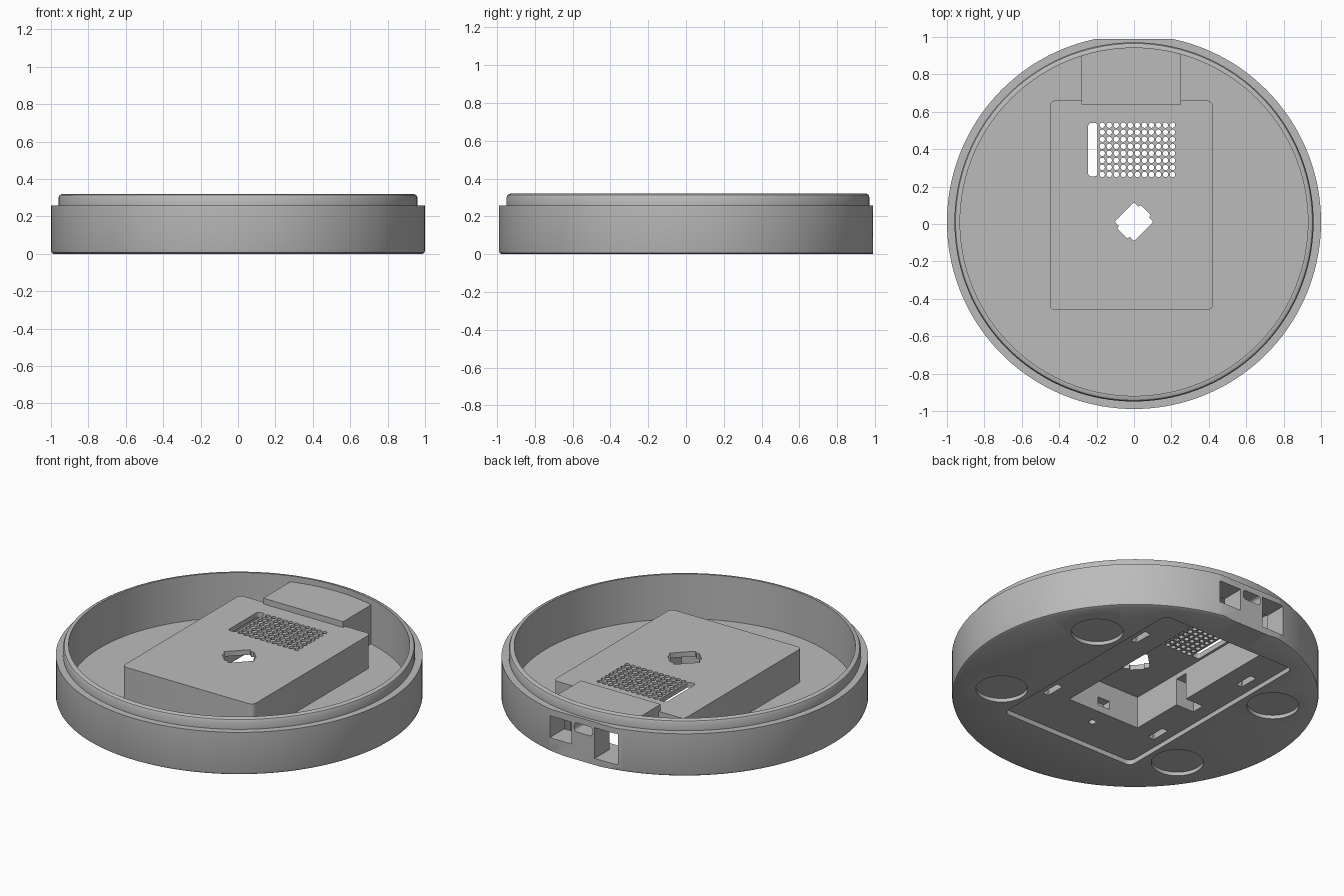
import bpy
import bmesh
from math import sin, cos, pi, sqrt, radians
from mathutils import Matrix, Vector

old = bpy.data.objects.get("Cube")
if old:
    bpy.data.objects.remove(old, do_unlink=True)

CY = 0.011       # centre of the round body
SEGS = 144
MID = -0.014     # centre line of the inner housing

grey = bpy.data.materials.new("plain grey")
grey.use_nodes = True
grey.diffuse_color = (0.5, 0.5, 0.5, 1)
grey.node_tree.nodes["Principled BSDF"].inputs["Base Color"].default_value = (0.5, 0.5, 0.5, 1)


def finish(bm, name):
    bmesh.ops.recalc_face_normals(bm, faces=bm.faces)
    mesh = bpy.data.meshes.new(name)
    bm.to_mesh(mesh)
    bm.free()
    mesh.materials.append(grey)
    obj = bpy.data.objects.new(name, mesh)
    bpy.context.collection.objects.link(obj)
    return obj


def add_prism(bm, pts, z0, z1):
    """Extrude a flat outline between two heights."""
    face = bm.faces.new([bm.verts.new((x, y, z0)) for x, y in pts])
    out = bmesh.ops.extrude_face_region(bm, geom=[face])
    top = [v for v in out["geom"] if isinstance(v, bmesh.types.BMVert)]
    bmesh.ops.translate(bm, verts=top, vec=(0, 0, z1 - z0))


def circle(x, y, r, n):
    return [(x + r * cos(2 * pi * i / n), y + r * sin(2 * pi * i / n)) for i in range(n)]


def rounded(x0, x1, y0, y1, r, n=5):
    """Rectangle outline with round corners."""
    pts = []
    corners = [(x1 - r, y1 - r), (x0 + r, y1 - r), (x0 + r, y0 + r), (x1 - r, y0 + r)]
    for k, (cx, cy) in enumerate(corners):
        for i in range(n + 1):
            a = pi / 2 * (k + i / n)
            pts.append((cx + r * cos(a), cy + r * sin(a)))
    return pts


def prisms(name, outlines, z0, z1):
    bm = bmesh.new()
    for pts in outlines:
        add_prism(bm, pts, z0, z1)
    return finish(bm, name)


def box(name, x0, x1, y0, y1, z0, z1):
    return prisms(name, [[(x0, y0), (x1, y0), (x1, y1), (x0, y1)]], z0, z1)


def combine(target, tool, operation):
    mod = target.modifiers.new("join", "BOOLEAN")
    mod.object = tool
    mod.operation = operation
    mod.solver = "EXACT"
    bpy.ops.object.select_all(action="DESELECT")
    bpy.context.view_layer.objects.active = target
    target.select_set(True)
    bpy.ops.object.modifier_apply(modifier=mod.name)
    bpy.data.objects.remove(tool, do_unlink=True)


# Round dish with stepped lip, lathed from its section
section = [(0, 0), (0.985, 0), (0.996, 0.006), (1, 0.018), (1, 0.258), (0.96, 0.258),
           (0.96, 0.3), (0.954, 0.314), (0.942, 0.32), (0.93, 0.32), (0.93, 0.05), (0, 0.05)]
bm = bmesh.new()
verts = [bm.verts.new((r, 0, z)) for r, z in section]
edges = [bm.edges.new(p) for p in zip(verts, verts[1:])]
bmesh.ops.spin(bm, geom=verts + edges, axis=(0, 0, 1), cent=(0, 0, 0),
               steps=SEGS, angle=2 * pi)
bmesh.ops.remove_doubles(bm, verts=bm.verts, dist=0.0001)
bmesh.ops.translate(bm, verts=bm.verts, vec=(0, CY, 0))
dish = finish(bm, "round_base")

# Raised housing and the port block that joins it to the wall
combine(dish, prisms("housing", [rounded(-0.45, 0.422, -0.46, 0.66, 0.03)], 0.03, 0.25), "UNION")
block = [(-0.28, 0.64), (0.252, 0.64)]
for i in range(13):
    x = 0.252 - 0.532 * i / 12
    block.append((x, CY + sqrt(0.945 ** 2 - x * x)))
combine(dish, prisms("port_block", [block], 0.03, 0.285), "UNION")

# Flat on the back, cover recess and round foot recesses underneath
combine(dish, box("back_flat", -0.5, 0.5, 0.989, 1.2, -0.1, 0.5), "DIFFERENCE")
combine(dish, prisms("cover_recess", [rounded(-0.465, 0.437, -0.585, 0.79, 0.035)], -0.1, 0.028),
        "DIFFERENCE")
feet = [circle(MID + sx * 0.625, CY + sy * 0.405, 0.142, 48) for sx in (-1, 1) for sy in (-1, 1)]
combine(dish, prisms("foot_recesses", feet, -0.1, 0.022), "DIFFERENCE")

# Board cavity, with its side notch and the deeper part behind the ports
combine(dish, box("board_cavity", -0.26, 0.225, -0.28, 0.78, 0.01, 0.22), "DIFFERENCE")
combine(dish, box("port_cavity", -0.255, 0.22, 0.67, 0.85, 0.04, 0.25), "DIFFERENCE")
combine(dish, box("side_notch", -0.38, -0.2, 0.05, 0.13, 0.012, 0.19), "DIFFERENCE")
combine(dish, box("wire_notch", -0.06, 0.02, -0.33, -0.2, 0.07, 0.12), "DIFFERENCE")

# Clip slots and screw hole in the cover recess
slots = []
for side in (-1, 1):
    for y in (-0.26, 0.488):
        x = MID + side * 0.375
        slots.append(rounded(x - 0.02, x + 0.02, y - 0.06, y + 0.06, 0.004, 1))
slots.append(circle(-0.03, -0.39, 0.02, 20))
combine(dish, prisms("clip_slots", slots, 0.015, 0.085), "DIFFERENCE")

# Ports through the back wall
combine(dish, box("square_port", 0.07, 0.215, 0.8, 1.2, 0.085, 0.217), "DIFFERENCE")
combine(dish, box("tall_port", -0.235, -0.085, 0.75, 1.2, 0.04, 0.225), "DIFFERENCE")
small = prisms("small_port", [rounded(-0.07, 0.052, 0.167, 0.222, 0.02)], -1.2, -0.8)
small.data.transform(Matrix.Rotation(radians(90), 4, "X"))
combine(dish, small, "DIFFERENCE")

# Vent grid and long slot in the housing top
vents = [circle(-0.17 + 0.0376 * i, 0.265 + 0.0376 * j, 0.0145, 12)
         for i in range(11) for j in range(8)]
vents.append(rounded(-0.245, -0.195, 0.255, 0.54, 0.015))
combine(dish, prisms("vents", vents, 0.2, 0.35), "DIFFERENCE")

# Diamond opening with a small tab on two sides
for w, h in ((0.073, 0.073), (0.088, 0.04)):
    hole = prisms("diamond_opening", [rounded(-w, w, -h, h, 0.006, 2)], 0.2, 0.35)
    hole.data.transform(Matrix.Translation(Vector((0, 0.012, 0))) @ Matrix.Rotation(radians(45), 4, "Z"))
    combine(dish, hole, "DIFFERENCE")

bpy.ops.object.select_all(action="DESELECT")
dish.select_set(True)
bpy.context.view_layer.objects.active = dish
bpy.ops.object.shade_smooth_by_angle(angle=radians(30))
